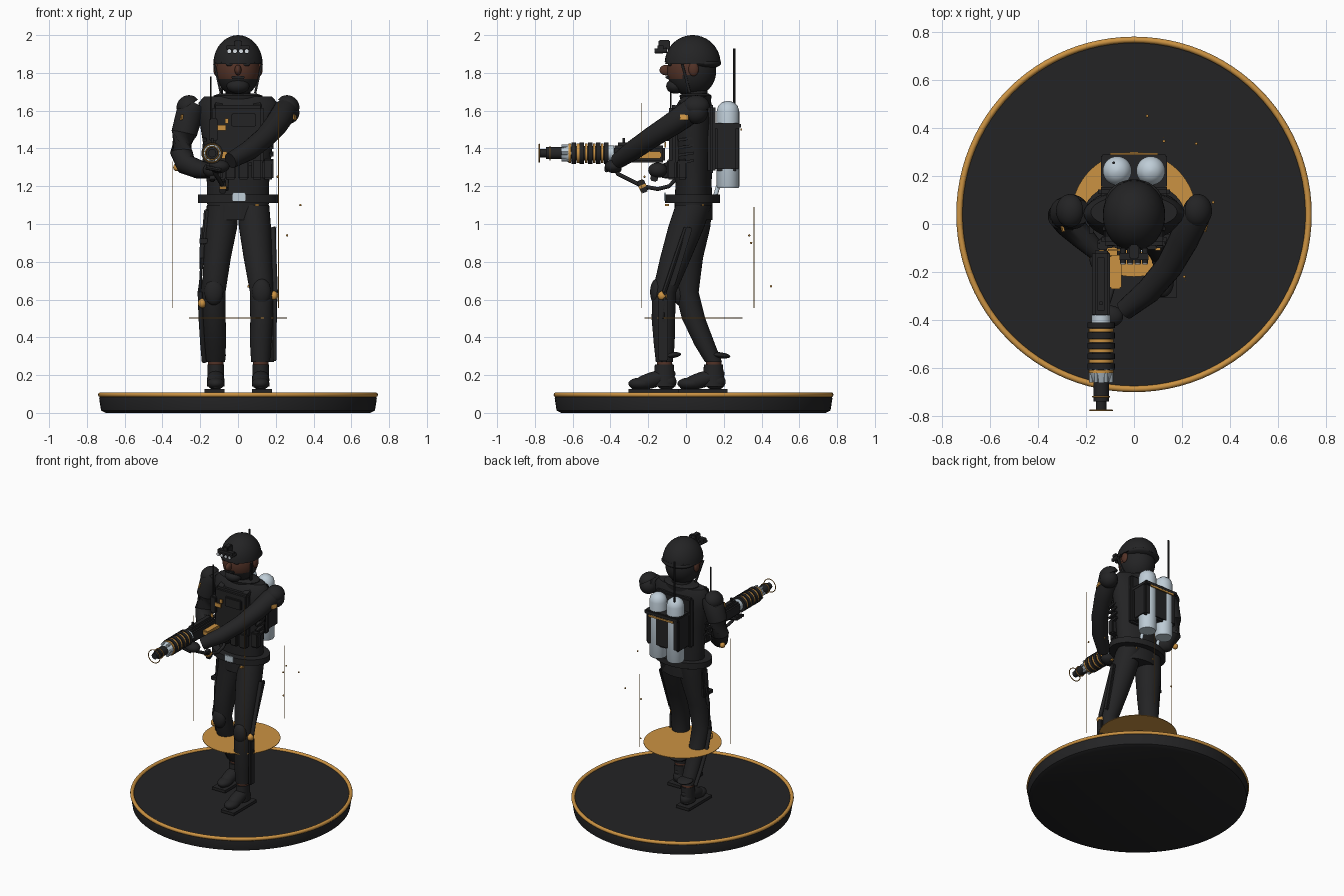
import bpy, bmesh, math
from mathutils import Vector, Matrix, Euler

cube = bpy.data.objects.get("Cube")
if cube:
    bpy.data.objects.remove(cube)


def material(name, r, g, b):
    m = bpy.data.materials.new(name)
    m.use_nodes = True
    m.diffuse_color = (r, g, b, 1)
    m.node_tree.nodes["Principled BSDF"].inputs["Base Color"].default_value = (r, g, b, 1)
    return m


black = material("charcoal black", .017, .017, .018)
gold = material("amber gold", .6, .29, .055)
silver = material("pale silver", .52, .61, .68)
skin = material("dark skin", .085, .032, .02)
white = material("lens white", .8, .85, .9)


def finish(name, bm, mats, rule=None):
    bmesh.ops.recalc_face_normals(bm, faces=bm.faces)
    mesh = bpy.data.meshes.new(name)
    if rule:
        for f in bm.faces:
            f.material_index = rule(f.calc_center_median())
    bm.to_mesh(mesh)
    bm.free()
    for m in mats if isinstance(mats, list) else [mats]:
        mesh.materials.append(m)
    ob = bpy.data.objects.new(name, mesh)
    bpy.context.collection.objects.link(ob)
    bpy.ops.object.select_all(action='DESELECT')
    ob.select_set(True)
    bpy.context.view_layer.objects.active = ob
    bpy.ops.object.shade_smooth_by_angle(angle=math.radians(40))
    return ob


def box(name, loc, size, mat, rot=(0, 0, 0), bevel=0.0):
    bm = bmesh.new()
    bmesh.ops.create_cube(bm, size=1, matrix=Matrix.Diagonal((*size, 1)))
    if bevel:
        bmesh.ops.bevel(bm, geom=bm.edges[:], offset=bevel, segments=2, affect='EDGES')
    bm.transform(Matrix.Translation(loc) @ Euler(rot).to_matrix().to_4x4())
    return finish(name, bm, mat)


def ball(name, loc, size, mat, rot=(0, 0, 0), cut=None, rule=None):
    # cut keeps only the part above that height of the unit sphere
    bm = bmesh.new()
    bmesh.ops.create_uvsphere(bm, u_segments=32, v_segments=20, radius=1)
    if cut is not None:
        res = bmesh.ops.bisect_plane(bm, geom=bm.verts[:] + bm.edges[:] + bm.faces[:],
                                     plane_co=(0, 0, cut), plane_no=(0, 0, 1), clear_inner=True)
        bmesh.ops.contextual_create(bm, geom=[e for e in res['geom_cut'] if isinstance(e, bmesh.types.BMEdge)])
    bm.transform(Matrix.Translation(loc) @ Euler(rot).to_matrix().to_4x4() @ Matrix.Diagonal((*size, 1)))
    return finish(name, bm, mat, rule)


def sweep(name, pts, mat, flat=False, n=20, rule=None):
    """Loft of ellipses (x, y, z, rx, ry); flat keeps every ellipse horizontal."""
    bm = bmesh.new()
    rings = []
    for i, p in enumerate(pts):
        c = Vector(p[:3])
        d = Vector(pts[min(i + 1, len(pts) - 1)][:3]) - Vector(pts[max(i - 1, 0)][:3])
        q = Matrix.Identity(3) if flat else d.to_track_quat('Z', 'Y').to_matrix()
        rx, ry = p[3], p[-1]
        rings.append([bm.verts.new(c + q @ Vector((rx * math.cos(a), ry * math.sin(a), 0)))
                      for a in (math.tau * k / n for k in range(n))])
    for a, b in zip(rings, rings[1:]):
        for k in range(n):
            bm.faces.new((a[k], a[(k + 1) % n], b[(k + 1) % n], b[k]))
    bm.faces.new(rings[0])
    bm.faces.new(rings[-1])
    return finish(name, bm, mat, rule=rule)


def rod(name, a, b, r, mat, r2=None, n=20):
    return sweep(name, [(*a, r), (*b, r2 or r)], mat, n=n)


def ring(name, loc, R, r, mat, axis='Z', seg=64):
    rot = (math.pi / 2, 0, 0) if axis == 'Y' else (0, 0, 0)
    bpy.ops.mesh.primitive_torus_add(location=loc, rotation=rot, major_radius=R, minor_radius=r,
                                     major_segments=seg, minor_segments=10)
    ob = bpy.context.object
    ob.name = name
    ob.data.materials.append(mat)
    bpy.ops.object.shade_smooth()
    return ob


# Display base and hovering disc
CY = .04
sweep("base", [(0, CY, 0, .70), (0, CY, .012, .725), (0, CY, .075, .735), (0, CY, .095, .73)], black, True, 96)
ring("base_rim", (0, CY, .096), .728, .013, gold, seg=96)
sweep("hover_disc", [(0, CY, .5, .26), (0, CY, .504, .26)], gold, True, 64)

# Legs, boots and outer braces
legs = {
    "left": [(.08, .04, 1.1, .085, .095), (.09, .0, .98, .085, .095), (.105, -.055, .82, .075, .082),
             (.125, -.115, .64, .062, .063), (.125, -.12, .5, .06, .062), (.12, -.115, .36, .056, .055),
             (.12, -.115, .27, .05, .045)],
    "right": [(-.08, .045, 1.1, .085, .095), (-.09, .04, .98, .085, .088), (-.11, .015, .82, .072, .075),
              (-.128, .005, .64, .062, .062), (-.125, .04, .5, .06, .062), (-.12, .1, .36, .056, .055),
              (-.118, .145, .27, .05, .045)]}
for side, pts in legs.items():
    s = 1 if side == "left" else -1
    sweep(side + "_leg", pts, black, True, 28)
    ax, ay = pts[-1][:2]
    sweep(side + "_ankle", [(ax, ay, .29, .04), (ax, ay + .005, .2, .042)], skin, True)
    sweep(side + "_boot_shaft", [(ax, ay, .255, .043, .05), (ax, ay, .14, .046, .06)], black, True)
    ball(side + "_boot", (ax, ay - .06, .175), (.046, .125, .042), black, (.3, 0, 0))
    ball(side + "_toe", (ax, ay - .125, .155), (.046, .065, .032), black)
    ball(side + "_heel", (ax, ay + .01, .165), (.044, .055, .045), black)
    box(side + "_sole_plate", (ax + .007 * s, ay - .058, .117), (.105, .265, .02), black)
    ball(side + "_ankle_guard", (ax, ay + .035, .305), (.055, .055, .016), black, (.12 * s, 0, 0))
    sweep(side + "_leg_brace", [(x + s * (rx + .01), y, z, .014, .012) for x, y, z, rx, ry in pts[1:]], black, n=10)
    kx, ky, kz = pts[3][:3]
    ball(side + "_knee_joint", (s * .19, ky - .01, .62 if s > 0 else .58), (.022, .025, .025), gold)
    ball(side + "_knee_pad", (kx, ky - .04, kz), (.05, .035, .07), black)
box("left_thigh_strip", (.185, -.03, .83), (.02, .035, .32), black, (-.3, .05, 0), .005)
box("left_shin_strip", (.195, -.12, .44), (.02, .05, .33), black, (0, 0, 0), .005)
box("holster", (-.17, .03, .98), (.035, .06, .2), black, (0, .08, 0), .008)
box("holster_clip", (-.18, .0, .91), (.05, .04, .025), black)

# Torso, vest and belt
sweep("torso", [(0, .04, 1.02, .15, .1), (0, .04, 1.12, .165, .1), (0, .04, 1.22, .165, .095),
                (0, .04, 1.4, .18, .108), (0, .04, 1.55, .205, .112), (0, .045, 1.64, .21, .09),
                (0, .05, 1.675, .18, .07)], black, True, 36)
sweep("neck", [(0, .05, 1.62, .07), (0, .045, 1.76, .065)], black, True)
sweep("collar", [(0, .055, 1.62, .12, .075), (0, .05, 1.68, .13, .085), (0, .05, 1.69, .1, .07)], black, True, 28)
box("vest_front", (0, -.065, 1.47), (.27, .05, .32), black, bevel=.015)
box("vest_back", (0, .135, 1.45), (.3, .04, .36), black, bevel=.012)
for s in (-1, 1):
    box("vest_strap", (s * .1, -.02, 1.63), (.05, .12, .03), black, (.5, 0, 0), .006)
    for k in range(4):
        box("side_webbing", (s * .178, .0, 1.33 + k * .04), (.02, .08, .014), black, (.15, 0, 0))
for x in (-.11, -.04, .03, .1, .16):
    box("pouch", (x, -.075 if x < .15 else -.02, 1.29), (.058, .05, .11), black, bevel=.008)
box("chest_panel", (.03, -.097, 1.55), (.13, .02, .07), black, bevel=.005)
box("chest_radio", (-.13, -.085, 1.5), (.045, .045, .12), black, bevel=.006)
rod("radio_antenna", (-.145, -.08, 1.5), (-.145, -.08, 1.78), .004, black, n=8)
for x, z, w in ((-.085, 1.51, .045), (-.135, 1.42, .02), (-.06, 1.545, .02)):
    box("chest_marking", (x, -.109, z), (w, .008, .028), gold)
sweep("belt", [(0, .035, 1.112, .213, .145), (0, .035, 1.155, .213, .145)], black, True, 40)
box("buckle", (.005, -.111, 1.143), (.07, .012, .045), silver, bevel=.003)
box("belt_clip", (.1, -.1, 1.1), (.02, .02, .012), gold)

# Arms, hands and shoulder guards
sweep("right_arm", [(-.225, .05, 1.64, .05), (-.255, .05, 1.59, .072), (-.285, .045, 1.48, .068),
                    (-.3, .035, 1.38, .06), (-.275, .0, 1.315, .056), (-.21, -.06, 1.29, .05),
                    (-.15, -.12, 1.28, .038)], black)
sweep("left_arm", [(.265, .07, 1.63, .045), (.25, .03, 1.6, .065), (.205, -.07, 1.53, .062),
                   (.145, -.18, 1.46, .056), (.06, -.28, 1.39, .053), (-.04, -.36, 1.335, .042)], black)
ball("right_hand", (-.14, -.15, 1.285), (.045, .05, .04), black)
ball("left_hand", (-.1, -.385, 1.305), (.055, .045, .035), black)
for k in range(4):
    rod("left_finger", (-.17, -.42 + k * .022, 1.3), (-.09, -.42 + k * .022, 1.285), .012, black, n=8)
for s in (-1, 1):
    ball("shoulder_joint", (s * .265, .055, 1.59), (.06, .062, .06), black)
    ball("shoulder_guard", (s * .265, .055, 1.625), (.062, .07, .055), black, (0, s * .55, 0), 0)
    box("shoulder_marking", (s * .3, -.01, 1.565), (.008, .045, .03), gold, (0, s * -.2, -s * .25))
ball("elbow_stud", (-.325, .04, 1.3), (.018, .02, .02), gold)

# Head, ears and face
def face_rule(c):
    return 1 if c.y < -.02 and c.z > 1.765 or abs(c.x) > .095 and 1.78 < c.z < 1.85 and c.y < .06 else 0


ball("head", (0, .03, 1.81), (.116, .13, .135), [black, skin], rule=face_rule)
ball("nose", (0, -.105, 1.815), (.018, .035, .028), skin)
ball("chin", (0, -.055, 1.73), (.06, .05, .04), black)
for s in (-1, 1):
    ball("ear", (s * .115, .04, 1.82), (.015, .027, .037), skin)
    ball("eye", (s * .042, -.083, 1.845), (.022, .01, .01), black)
    box("chin_strap", (s * .108, .0, 1.77), (.012, .014, .16), black, (.25, s * .22, 0))
box("moustache", (0, -.098, 1.776), (.07, .02, .016), black, bevel=.004)

# Helmet with four-lens goggles
ball("helmet", (0, .035, 1.85), (.13, .148, .15), black, (-.06, 0, 0), 0)
sweep("helmet_rim", [(0, .038, 1.848, .13, .148), (0, .037, 1.87, .127, .145)], black, True, 40)
ball("helmet_nape", (0, .09, 1.85), (.12, .096, .03), black)
box("goggle_mount", (0, -.115, 1.95), (.04, .06, .05), black, bevel=.006)
box("goggle_bar", (0, -.135, 1.935), (.12, .03, .02), black)
for x in (-.046, -.016, .016, .046):
    rod("goggle_tube", (x, -.1, 1.918), (x, -.165, 1.915), .013, black, n=12)
    rod("goggle_lens", (x, -.164, 1.915), (x, -.168, 1.915), .011, white, n=12)

# Back pack with twin tanks
box("pack_body", (0, .215, 1.405), (.27, .125, .25), black, bevel=.012)
box("pack_lid", (0, .22, 1.52), (.275, .14, .03), black, bevel=.006)
box("pack_stripe", (0, .292, 1.5), (.2, .008, .012), gold)
for s in (-1, 1):
    x = s * .07
    sweep("tank", [(x, .222, 1.19, .055), (x, .222, 1.2, .06), (x, .222, 1.595, .06),
                   (x, .222, 1.625, .052), (x, .222, 1.645, .03), (x, .222, 1.652, .006)], silver, True, 28)
    rod("tank_valve", (x, .17, 1.2), (x, .15, 1.13), .012, silver, n=10)
rod("pack_antenna", (-.085, .255, 1.5), (-.085, .255, 1.93), .006, black, n=8)

# Rifle pointing forward
GX, GZ = -.137, 1.375


def along(name, y0, y1, r, mat, r2=None):
    return rod(name, (GX, y0, GZ), (GX, y1, GZ), r, mat, r2, 24)


box("gun_body", (GX, -.25, GZ - .005), (.075, .28, .09), black, bevel=.012)
box("gun_rail", (GX, -.25, GZ + .048), (.03, .22, .016), black)
box("gun_sight", (GX, -.33, GZ + .065), (.012, .014, .03), black)
box("gun_side_panel", (GX + .06, -.2, GZ - .01), (.05, .14, .035), gold, bevel=.006)
box("gun_grip", (GX, -.16, GZ - .1), (.03, .04, .1), black, (-.25, 0, 0), .006)
along("gun_collar", -.38, -.41, .04, silver)
along("gun_barrel", -.4, -.64, .038, black)
for k in range(5):
    along("coil_black", -.41 - k * .043, -.434 - k * .043, .057, black)
    along("coil_gold", -.436 - k * .043, -.45 - k * .043, .052, gold)
along("gun_nozzle", -.61, -.665, .052, silver, .03)
for k in range(6):
    a = math.tau * k / 6
    dx, dz = .042 * math.cos(a), .042 * math.sin(a)
    rod("nozzle_prong", (GX + dx, -.6, GZ + dz), (GX + dx, -.66, GZ + dz), .009, silver, n=8)
along("muzzle", -.66, -.74, .032, black)
along("muzzle_tip", -.73, -.775, .022, black)
ring("muzzle_ring_small", (GX, -.72, GZ), .035, .003, gold, 'Y', 32)
ring("muzzle_ring", (GX, -.777, GZ), .047, .003, gold, 'Y', 40)
sweep("power_hose", [(GX, -.39, 1.32, .011), (-.12, -.36, 1.265, .011), (-.1, -.3, 1.235, .011),
                     (-.08, -.23, 1.2, .011), (-.06, -.15, 1.185, .011), (-.06, -.09, 1.2, .011),
                     (-.06, -.05, 1.24, .011)], black, n=10)
box("hose_coupler", (-.08, -.23, 1.2), (.035, .04, .07), black, (.4, 0, 0), .006)
box("coupler_band", (-.08, -.23, 1.2), (.037, .042, .015), gold, (.4, 0, 0))

# Light streaks and floating sparks
for x, y, top in ((-.345, -.02, 1.33), (.215, -.235, 1.64), (.123, .36, 1.09)):
    rod("light_streak", (x, y, .555), (x, y, top), .002, gold, n=6)
for p in ((.33, .09, 1.1), (.26, .335, .94), (.055, .45, .67), (.125, .345, .9), (.21, -.22, 1.25)):
    ball("spark", p, (.006, .006, .006), gold)
